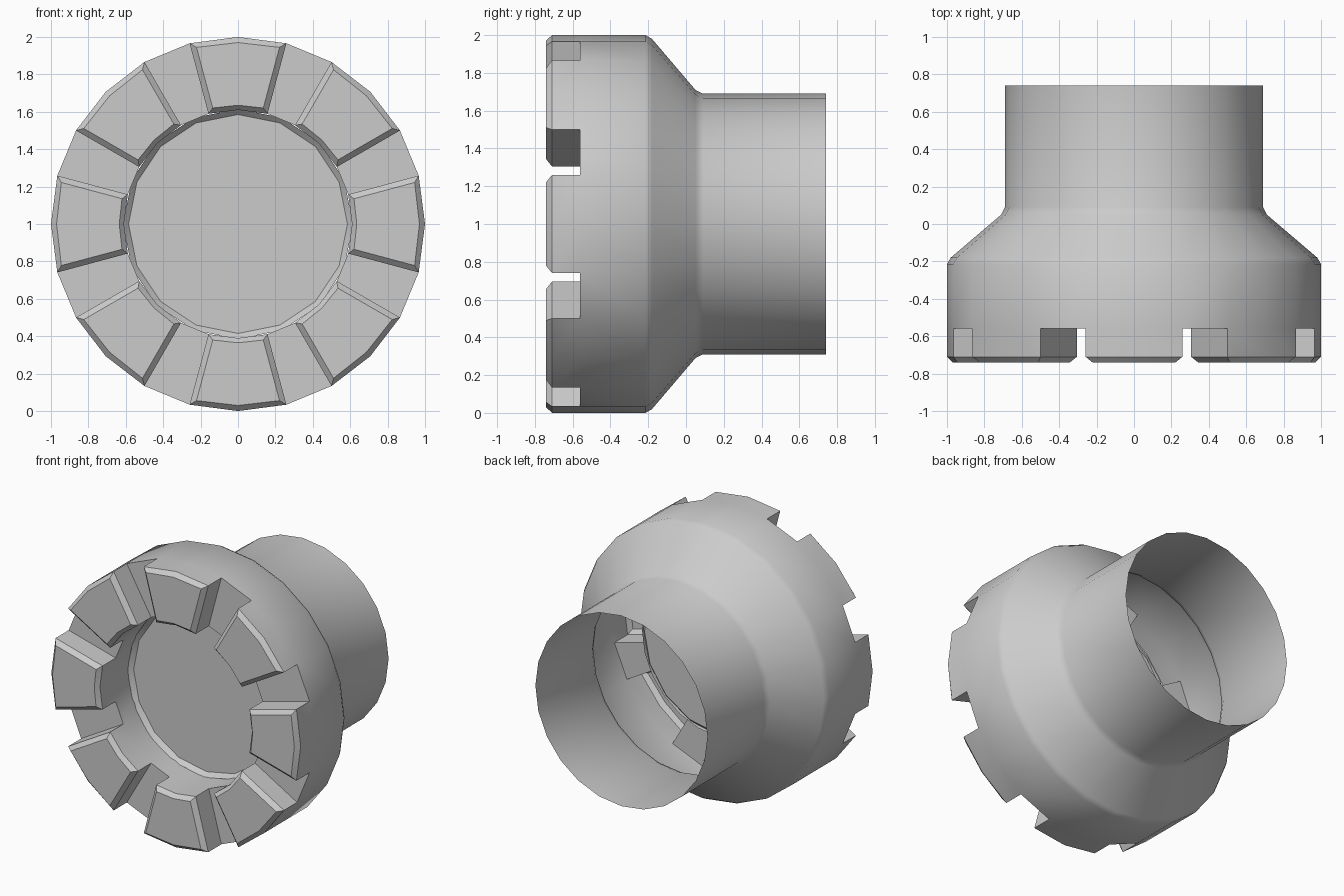
import bpy, bmesh
from math import sin, cos, asin, radians, tau

if "Cube" in bpy.data.objects:
    bpy.data.objects.remove(bpy.data.objects["Cube"])

N = 24          # sides of the body
CZ = 1.0        # height of the axis
GAP_Y, EDGE_Y, FRONT_Y = -0.56, -0.71, -0.74
R_OUT, R_IN = 1.0, 0.61


def point(r, y, a):
    return (r * sin(a), y, CZ + r * cos(a))


def finish(name, bm):
    bmesh.ops.remove_doubles(bm, verts=bm.verts, dist=0.0005)
    bmesh.ops.recalc_face_normals(bm, faces=bm.faces)
    me = bpy.data.meshes.new(name)
    bm.to_mesh(me)
    bm.free()
    ob = bpy.data.objects.new(name, me)
    bpy.context.collection.objects.link(ob)
    bpy.ops.object.select_all(action='DESELECT')
    ob.select_set(True)
    bpy.context.view_layer.objects.active = ob
    bpy.ops.object.shade_smooth_by_angle(angle=radians(35))
    return ob


def add_face(bm, pts):
    return bm.faces.new([bm.verts.new(p) for p in pts])


def band(bm, p, q, a, b):
    """Quad between two (radius, y) profile points over one segment."""
    add_face(bm, [point(*p, a), point(*q, a), point(*q, b), point(*p, b)])


# Toothed shell: flared outer skin, open tube at the back, hollow teeth, inner wall
outer = [(R_OUT, GAP_Y), (R_OUT, -0.215), (0.98, -0.18), (0.71, 0.05),
         (0.69, 0.09), (0.69, 0.74)]
inner = [(R_IN, GAP_Y), (0.612, -0.37)]
R_FO, R_FI, BEV = 0.97, 0.635, 0.03      # chamfered front of each tooth
bm = bmesh.new()
for i in range(N):
    a, b = tau * i / N, tau * (i + 1) / N
    for prof in (outer, inner):
        for p, q in zip(prof, prof[1:]):
            band(bm, p, q, a, b)
    if i % 3 == 1:                        # notch floor between teeth
        band(bm, (R_IN, GAP_Y), (R_OUT, GAP_Y), a, b)
        continue
    # tooth walls, each tooth spans two segments
    band(bm, (R_OUT, GAP_Y), (R_OUT, EDGE_Y), a, b)
    band(bm, (R_IN, GAP_Y), (R_IN, EDGE_Y), a, b)
    starts = i % 3 == 2

    def front(r, ang, is_end, sign):
        return point(r, FRONT_Y, ang + (sign * asin(BEV / r) if is_end else 0))

    fo = [front(R_FO, a, starts, 1), front(R_FO, b, not starts, -1)]
    fi = [front(R_FI, a, starts, 1), front(R_FI, b, not starts, -1)]
    eo = [point(R_OUT, EDGE_Y, t) for t in (a, b)]
    ei = [point(R_IN, EDGE_Y, t) for t in (a, b)]
    add_face(bm, [fo[0], fo[1], fi[1], fi[0]])
    add_face(bm, [eo[0], eo[1], fo[1], fo[0]])
    add_face(bm, [ei[0], ei[1], fi[1], fi[0]])
    # tooth end: flank and its chamfer
    k, ang = (0, a) if starts else (1, b)
    add_face(bm, [point(R_IN, GAP_Y, ang), point(R_OUT, GAP_Y, ang), eo[k], ei[k]])
    add_face(bm, [ei[k], eo[k], fo[k], fi[k]])
finish("toothed_shell", bm)

# Recessed 16-sided plate with a chamfered rim
M = 16
bm = bmesh.new()
for i in range(M):
    a, b = tau * i / M, tau * (i + 1) / M
    band(bm, (0.615, -0.39), (0.585, -0.36), a, b)
add_face(bm, [point(0.585, -0.36, tau * i / M) for i in range(M)])
plate = finish("recessed_plate", bm)
if max(plate.data.polygons, key=lambda p: p.area).normal.y > 0:
    plate.data.flip_normals()
